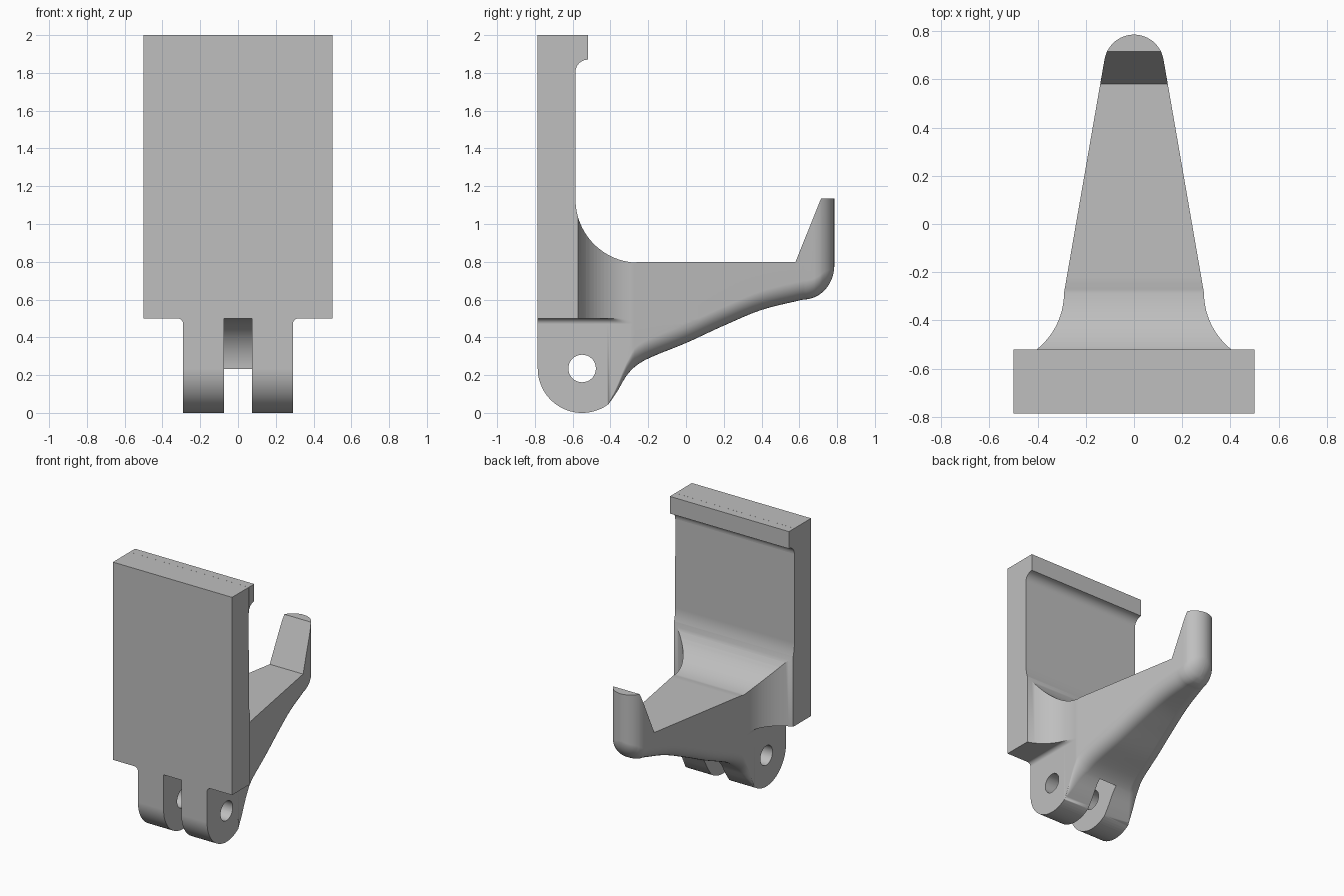
import bpy, bmesh, math

cube = bpy.data.objects.get("Cube")
if cube:
    bpy.data.objects.remove(cube, do_unlink=True)

grey = bpy.data.materials.new("plain_grey")
grey.use_nodes = True
grey.diffuse_color = (0.52, 0.52, 0.52, 1)
for node in grey.node_tree.nodes:
    if node.type == 'BSDF_PRINCIPLED':
        node.inputs["Base Color"].default_value = (0.52, 0.52, 0.52, 1)

FRONT, BACK = -0.785, 0.785        # overall depth
PLATE_BACK, PLATE_HALF = -0.585, 0.5
PIN_Y, PIN_Z, EAR_R = -0.55, 0.235, 0.235
NECK_HALF, NECK_TOP, NECK_FILLET = 0.29, 0.5, 0.03
EAR_END, NOSE_START, NOSE_R = -0.41, 0.682, 0.124
UNDERSIDE = [(EAR_END, 0.046), (-0.36, 0.12), (-0.32, 0.19), (-0.27, 0.245),
             (-0.2, 0.288), (0, 0.37), (0.2, 0.462), (0.4, 0.545), (0.62, 0.6)]


def root(v):
    return math.sqrt(max(v, 0))


def spline(pts, y):
    """Smooth height through a few points."""
    def slope(i):
        a, b = pts[max(i - 1, 0)], pts[min(i + 1, len(pts) - 1)]
        return (b[1] - a[1]) / (b[0] - a[0])
    i = max(k for k in range(len(pts) - 1) if pts[k][0] <= y)
    (y0, z0), (y1, z1) = pts[i], pts[i + 1]
    h = y1 - y0
    t = (y - y0) / h
    return ((1 + 2 * t) * (1 - t) ** 2 * z0 + t * (1 - t) ** 2 * h * slope(i)
            + t * t * (3 - 2 * t) * z1 - t * t * (1 - t) * h * slope(i + 1))


def bottom(y):
    if y <= EAR_END:
        return PIN_Z - root(EAR_R ** 2 - (y - PIN_Y) ** 2)
    if y <= 0.62:
        return spline(UNDERSIDE, y)
    return 0.78 - 0.18 * root(1 - ((y - 0.62) / 0.165) ** 2)


def top(y):
    if y < PLATE_BACK - 0.0001:
        return 2.0
    if y < -0.25:
        return 1.13 - root(0.335 ** 2 - (y + 0.25) ** 2)
    return 0.8 + 0.335 * min(max((y - 0.58) / 0.135, 0), 1)


def arm_half(y):
    if y < -0.285:
        return NECK_HALF
    if y < NOSE_START:
        return NECK_HALF - 0.1734 * (y + 0.285)
    return root(NOSE_R ** 2 - (y - BACK + NOSE_R) ** 2)


def upper_half(y):
    """Half width above the neck: plate, then flare, then arm."""
    if y <= PLATE_BACK:
        return PLATE_HALF
    if y < -0.285:
        return min(PLATE_HALF, 0.59 - root(0.09 - (y + 0.285) ** 2))
    return arm_half(y)


def section(y):
    """Closed cross-section with rounded lower corners."""
    w, wide, zb = arm_half(y), upper_half(y), bottom(y)
    r = min(0.1 * min(max((y - EAR_END) / 0.14, 0), 1), w * 0.98)
    low = zb + r
    half = [(wide, top(y)), (wide, max(NECK_TOP, low))]
    for k in range(6):
        a = math.pi / 2 * k / 5
        x = w + NECK_FILLET * (1 - math.sin(a))
        z = NECK_TOP - NECK_FILLET * (1 - math.cos(a))
        half.append((min(wide, x), max(z, low)))
    for k in range(9):
        a = math.pi / 2 * k / 8
        half.append((w - r + r * math.cos(a), low - r * math.sin(a)))
    return [(x, y, z) for x, z in half] + [(-x, y, z) for x, z in reversed(half)]


def finish(bm, name):
    bmesh.ops.remove_doubles(bm, verts=bm.verts, dist=0.00001)
    bmesh.ops.recalc_face_normals(bm, faces=bm.faces)
    mesh = bpy.data.meshes.new(name)
    bm.to_mesh(mesh)
    bm.free()
    mesh.materials.append(grey)
    ob = bpy.data.objects.new(name, mesh)
    bpy.context.collection.objects.link(ob)
    return ob


def loft(name, rings):
    bm = bmesh.new()
    rows = [[bm.verts.new(p) for p in ring] for ring in rings]
    n = len(rows[0])
    for a, b in zip(rows, rows[1:]):
        for i in range(n):
            j = (i + 1) % n
            bm.faces.new((a[i], a[j], b[j], b[i]))
    bm.faces.new(rows[0])
    bm.faces.new(rows[-1])
    return finish(bm, name)


def prism(name, profile, half):
    """Side profile (y, z) extruded across x."""
    return loft(name, [[(x, y, z) for y, z in profile] for x in (-half, half)])


def arc(cy, cz, r, start, end, n):
    return [(cy + r * math.cos(math.radians(start + (end - start) * k / n)),
             cz + r * math.sin(math.radians(start + (end - start) * k / n)))
            for k in range(n + 1)]


# Stations along the depth, denser where the outline curves
stations = [PLATE_BACK - 0.0005, PLATE_BACK, -0.571, -0.285, -0.25, EAR_END,
            0.58, NOSE_START, 0.715]
for k in range(25):
    ear_y = PIN_Y - EAR_R * math.cos(math.pi * k / 36)
    if ear_y < EAR_END:
        stations.append(ear_y)
for k in range(1, 24):
    stations.append(-0.25 - 0.335 * math.cos(math.pi / 2 * k / 24))
for k in range(30):
    stations.append(-0.22 + 0.84 * k / 29)
for k in range(1, 20):
    stations.append(0.62 + 0.1649 * math.sin(math.pi / 2 * k / 19))
stations = sorted(set(stations))

# Back plate, neck and hook arm
body = loft("plate_and_hook_arm", [section(y) for y in stations])

# Hinge slot and pin hole
slot = prism("slot_cutter", arc(PIN_Y, PIN_Z, 0.265, 90, -90, 40)
             + [(-1, PIN_Z - 0.265), (-1, NECK_TOP)], 0.075)
hole = prism("pin_hole_cutter", arc(PIN_Y, PIN_Z, 0.073, 0, 350, 35), 0.7)
for cutter in (slot, hole):
    cutter.hide_render = True
    mod = body.modifiers.new(cutter.name, 'BOOLEAN')
    mod.operation = 'DIFFERENCE'
    mod.solver = 'EXACT'
    mod.object = cutter
    bpy.context.view_layer.objects.active = body
    bpy.ops.object.modifier_apply(modifier=mod.name)
    bpy.data.objects.remove(cutter, do_unlink=True)

# Lip along the top of the plate
lip = prism("top_lip", [(PLATE_BACK, 2), (-0.52, 2)]
            + arc(-0.52, 1.805, 0.065, 90, 180, 10), PLATE_HALF)

for ob in (body, lip):
    bpy.ops.object.select_all(action='DESELECT')
    ob.select_set(True)
    bpy.context.view_layer.objects.active = ob
    bpy.ops.object.shade_smooth_by_angle(angle=math.radians(30))
    ob.modifiers.new("weighted_normals", 'WEIGHTED_NORMAL').keep_sharp = True
